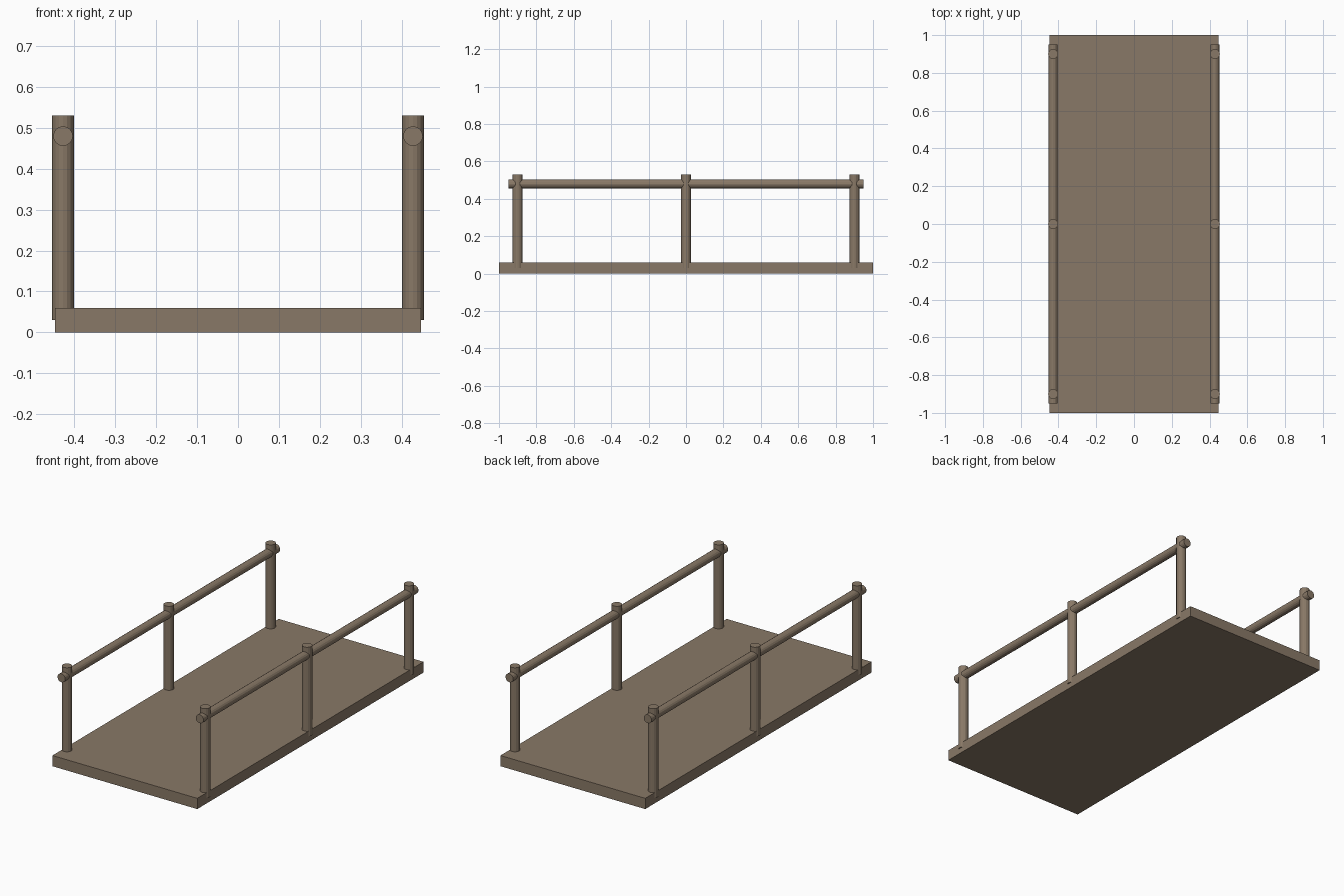
import bpy
from math import pi

if "Cube" in bpy.data.objects:
    bpy.data.objects.remove(bpy.data.objects["Cube"])

wood = bpy.data.materials.new("weathered_wood")
wood.diffuse_color = (0.25, 0.19, 0.135, 1)
wood.use_nodes = True
wood.node_tree.nodes["Principled BSDF"].inputs["Base Color"].default_value = wood.diffuse_color


def finish(name):
    obj = bpy.context.object
    obj.name = name
    obj.data.materials.append(wood)
    return obj


def pole(name, radius, length, loc, rot=(0, 0, 0)):
    bpy.ops.mesh.primitive_cylinder_add(vertices=16, radius=radius, depth=length,
                                        location=loc, rotation=rot)
    return finish(name)


# Flat walking deck
bpy.ops.mesh.primitive_cube_add(size=1, location=(0, 0, 0.03))
bpy.context.object.scale = (0.896, 2.0, 0.06)
bpy.ops.object.transform_apply(location=False, rotation=False, scale=True)
finish("deck")

# Railing on each side: three posts sunk into the deck and one round handrail
for side, sx in (("left", -1), ("right", 1)):
    x = sx * 0.428
    for place, y in (("front", -0.9), ("middle", 0), ("back", 0.9)):
        pole(f"{side}_{place}_post", 0.0265, 0.5, (x, y, 0.28))
    pole(f"{side}_handrail", 0.024, 1.9, (x, 0, 0.48), (pi / 2, 0, 0))
